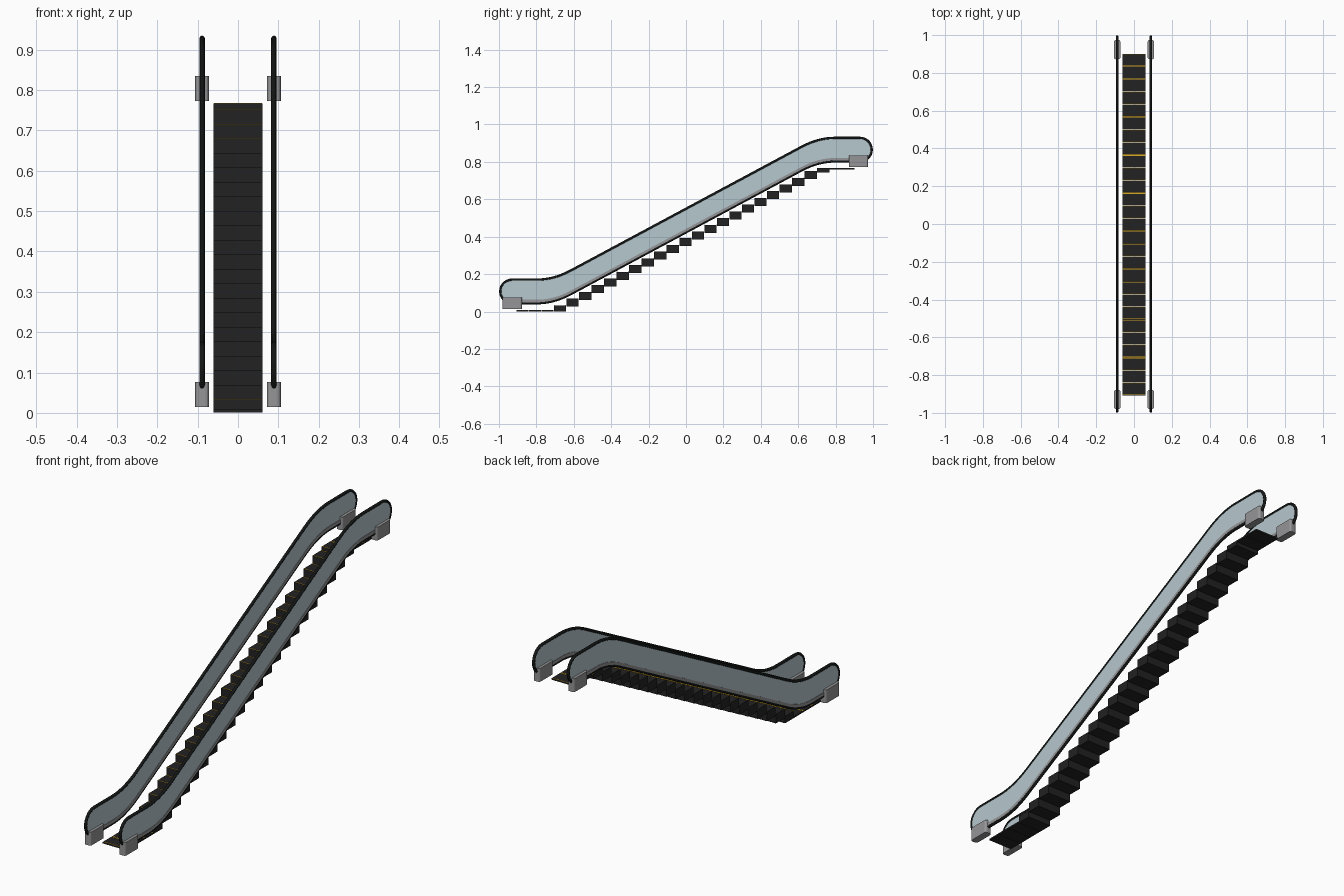
import bpy, bmesh, math

if "Cube" in bpy.data.objects:
    bpy.data.objects.remove(bpy.data.objects["Cube"])

def mat(name, rgb):
    m = bpy.data.materials.new(name)
    m.diffuse_color = (*rgb, 1)
    m.use_nodes = True
    m.node_tree.nodes["Principled BSDF"].inputs["Base Color"].default_value = m.diffuse_color
    return m

BLACK = mat("rail_black", (0.007, 0.008, 0.008))
DARK = mat("step_dark", (0.016, 0.016, 0.016))
GLASS = mat("glass_blue", (0.47, 0.58, 0.62))
GREY = mat("metal_grey", (0.30, 0.30, 0.31))
YELLOW = mat("edge_yellow", (0.72, 0.42, 0.02))

def finish(name, bm, material):
    bmesh.ops.recalc_face_normals(bm, faces=bm.faces)
    me = bpy.data.meshes.new(name)
    bm.to_mesh(me)
    bm.free()
    me.materials.append(material)
    ob = bpy.data.objects.new(name, me)
    bpy.context.collection.objects.link(ob)
    return ob

def box(name, x, y, z, material, bevel=0):
    bm = bmesh.new()
    bmesh.ops.create_cube(bm, size=1)
    for v in bm.verts:
        v.co = [a[0] + (c + 0.5) * (a[1] - a[0]) for a, c in zip((x, y, z), v.co)]
    if bevel:  # round the upright edges only
        up = [e for e in bm.edges if abs(e.verts[0].co.z - e.verts[1].co.z) > 0.01]
        bmesh.ops.bevel(bm, geom=up, offset=bevel, segments=3, profile=0.5, affect='EDGES')
    return finish(name, bm, material)

def prism(name, outline, cx, half, material):
    """Extrude a (y, z) outline across x."""
    bm = bmesh.new()
    f = bm.faces.new([bm.verts.new((cx - half, y, z)) for y, z in outline])
    new = bmesh.ops.extrude_face_region(bm, geom=[f])['geom']
    bmesh.ops.translate(bm, vec=(2 * half, 0, 0),
                        verts=[g for g in new if isinstance(g, bmesh.types.BMVert)])
    return finish(name, bm, material)

# Side-view path of the balustrade foot: flat, slope, flat with eased corners
LOW, HIGH, CORNER, EASE = 0.045, 0.803, 0.707, 0.09
SLOPE = (HIGH - LOW) / (2 * CORNER)

def corner(a, b, c, n=8):
    return [tuple((1-t)**2 * p + 2*t*(1-t) * q + t*t * r for p, q, r in zip(a, b, c))
            for t in (i / n for i in range(n + 1))]

END, RAD = 0.93, 0.0625
foot = [(-END, LOW)]
foot += corner((-CORNER - EASE, LOW), (-CORNER, LOW), (-CORNER + EASE, LOW + EASE * SLOPE))
foot += corner((CORNER - EASE, HIGH - EASE * SLOPE), (CORNER, HIGH), (CORNER + EASE, HIGH))
foot += [(END, HIGH)]

# Closed loop: foot, round upper end, top, round lower end
def arc(cy, cz, start, n=14):
    return [(cy + RAD * math.cos(start + math.pi * i / n),
             cz + RAD * math.sin(start + math.pi * i / n)) for i in range(1, n)]

loop = foot + arc(END, HIGH + RAD, -math.pi / 2)
loop += [(y, z + 2 * RAD) for y, z in reversed(foot)]
loop += arc(-END, LOW + RAD, math.pi / 2)
skirt = [(y, z + 0.004) for y, z in foot] + [(y, z + 0.018) for y, z in reversed(foot)]

for side, sx in (("left", -0.089), ("right", 0.089)):
    prism(f"glass_panel_{side}", loop, sx, 0.004, GLASS)
    prism(f"skirt_strip_{side}", skirt, sx, 0.0055, GREY)
    # Handrail belt runs round the whole panel
    cu = bpy.data.curves.new(f"handrail_{side}", 'CURVE')
    cu.dimensions = '3D'
    cu.bevel_depth = 0.0068
    cu.bevel_resolution = 2
    sp = cu.splines.new('POLY')
    sp.points.add(len(loop) - 1)
    for p, (y, z) in zip(sp.points, loop):
        p.co = (sx, y, z, 1)
    sp.use_cyclic_u = True
    cu.materials.append(BLACK)
    rail = bpy.data.objects.new(f"handrail_{side}", cu)
    bpy.context.collection.objects.link(rail)
    # Handrail inlet boxes at both ends
    xr = (sx - 0.017, sx + 0.017)
    box(f"lower_inlet_{side}", xr, (-0.98, -0.878), (0.014, 0.076), GREY, 0.01)
    box(f"upper_inlet_{side}", xr, (0.872, 0.974), (0.773, 0.835), GREY, 0.01)

# Steps: flat at both landings, rising between, with yellow edge strips
PITCH, START, THICK = 0.067, -0.907, 0.007
def top(i):
    if i < 3:
        return 0.008
    return min(0.033 + 0.0359 * (i - 3), 0.767)

for i in range(27):
    y0 = START + i * PITCH
    y1 = y0 + PITCH - 0.0015
    t = top(i)
    box(f"step_{i}", (-0.061, 0.061), (y0, y1), (top(max(i - 1, 0)) - THICK, t), DARK)
    box(f"step_front_edge_{i}", (-0.06, 0.06), (y0 + 0.0005, y0 + 0.0035), (t - 0.001, t + 0.0008), YELLOW)
    box(f"step_back_edge_{i}", (-0.06, 0.06), (y1 - 0.0035, y1 - 0.0005), (t - 0.001, t + 0.0008), YELLOW)
